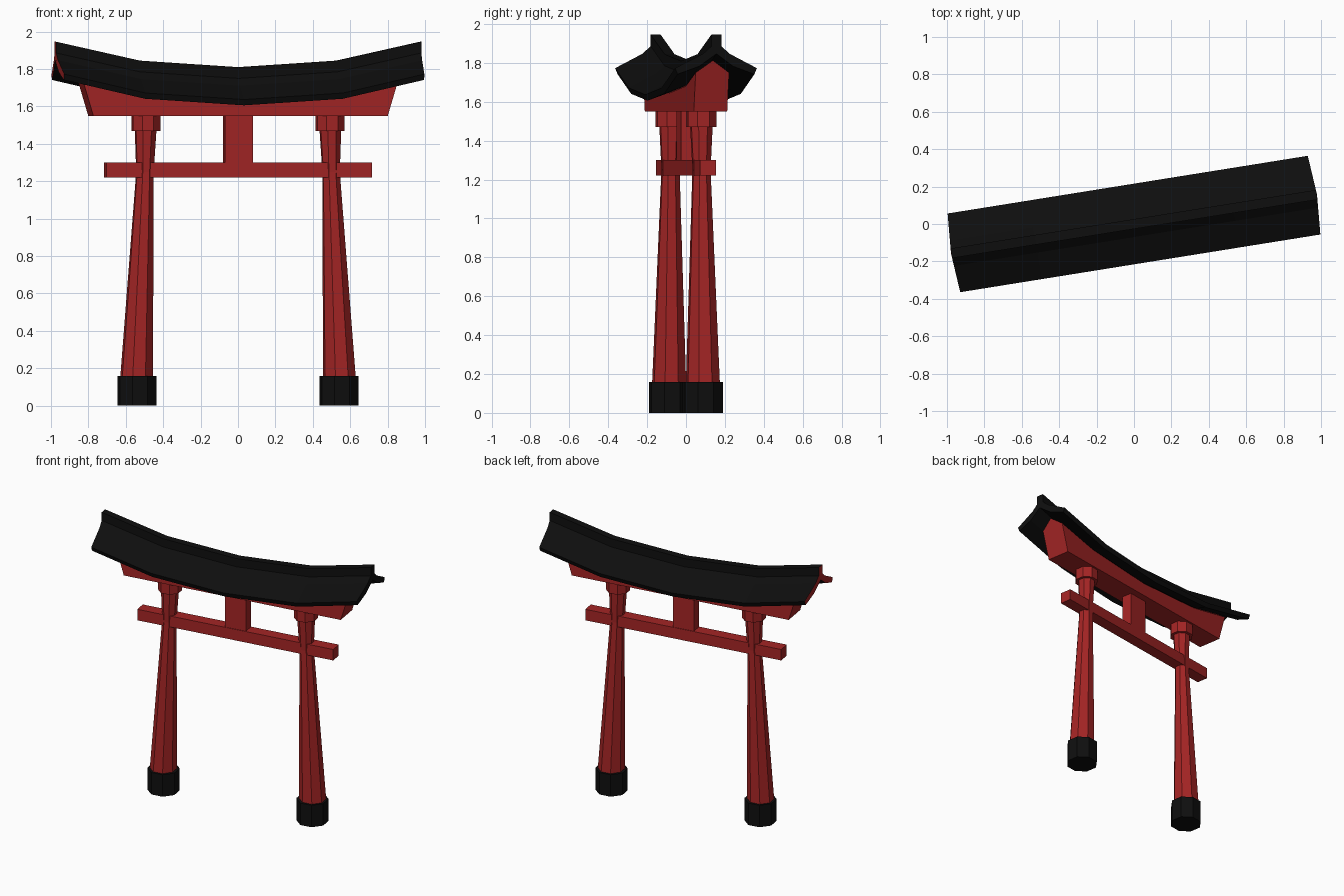
import bpy, bmesh, math
from mathutils import Matrix

if "Cube" in bpy.data.objects:
    bpy.data.objects.remove(bpy.data.objects["Cube"])

TURN = Matrix.Rotation(math.radians(9.1), 4, 'Z')   # whole gate is turned a little


def material(name, col):
    m = bpy.data.materials.new(name)
    m.diffuse_color = (*col, 1)
    m.use_nodes = True
    m.node_tree.nodes["Principled BSDF"].inputs["Base Color"].default_value = m.diffuse_color
    return m


RED = material("vermilion red", (0.37, 0.018, 0.018))
BLACK = material("black", (0.0045, 0.0045, 0.0045))


def finish(bm, name, *mats):
    bmesh.ops.recalc_face_normals(bm, faces=bm.faces)
    bm.transform(TURN)
    me = bpy.data.meshes.new(name)
    bm.to_mesh(me)
    bm.free()
    for m in mats:
        me.materials.append(m)
    ob = bpy.data.objects.new(name, me)
    bpy.context.collection.objects.link(ob)
    return ob


def loft(bm, rings):
    """Skin closed rings of points and cap both ends; returns the caps."""
    vs = [[bm.verts.new(p) for p in r] for r in rings]
    n = len(vs[0])
    for a, b in zip(vs, vs[1:]):
        for i in range(n):
            j = (i + 1) % n
            bm.faces.new((a[i], a[j], b[j], b[i]))
    return bm.faces.new(vs[0]), bm.faces.new(vs[-1])


def octagon_column(name, levels, mat):
    """levels: (centre x, radius, z)"""
    bm = bmesh.new()
    loft(bm, [[(cx + r * math.cos(math.radians(22.5 + 45 * k)),
                r * math.sin(math.radians(22.5 + 45 * k)), z) for k in range(8)]
              for cx, r, z in levels])
    return finish(bm, name, mat)


def box(name, hx, hy, z0, z1, mat):
    bm = bmesh.new()
    loft(bm, [[(-hx, -hy, z), (hx, -hy, z), (hx, hy, z), (-hx, hy, z)] for z in (z0, z1)])
    return finish(bm, name, mat)


# Posts with black feet and collars
for side, s in (("left", -1), ("right", 1)):
    octagon_column(side + "_foot", [(s * .547, .107, 0), (s * .547, .107, .16)], BLACK)
    octagon_column(side + "_post", [(s * .549, .09, .15), (s * .504, .048, 1.25),
                                    (s * .5, .060, 1.48)], RED)
    octagon_column(side + "_collar", [(s * .499, .08, 1.47), (s * .499, .08, 1.56)], RED)

# Tie beam and centre strut
box("tie_beam", .72, .042, 1.22, 1.30, RED)
box("centre_strut", .076, .038, 1.29, 1.56, RED)

# Upper beam: flat bottom, gabled top following the roof curve, flared ends
bm = bmesh.new()
rings = []
for x, dz in ((-1, .105), (-.535, .035), (0, 0), (.535, .035), (1, .105)):
    ring = []
    for y, z in ((-.087, 1.55), (.087, 1.55), (.087, 1.645 + dz), (0, 1.708 + dz), (-.087, 1.645 + dz)):
        px = x * (.797 + .3 * (z - 1.55)) if abs(x) == 1 else x
        ring.append((px, y, z))
    rings.append(ring)
loft(bm, rings)
finish(bm, "upper_beam", RED)

# Roof: one cross-section swept along an upward curve
half = [(.026, 1.81), (.026, 1.75), (.069, 1.711), (.213, 1.637), (.2, 1.606), (.088, 1.647)]
profile = half + [(0, 1.711)] + [(-y, z) for y, z in reversed(half)]
bm = bmesh.new()
rings = []
for x, dz in ((-1, .136), (-.535, .035), (0, 0), (.535, .035), (1, .136)):
    rings.append([(x * (.991 - .075 * abs(y)) if abs(x) == 1 else x, y, z + dz)
                  for y, z in profile])
left_cap, right_cap = loft(bm, rings)
left_cap.material_index = 1          # left end edge is red
finish(bm, "roof", BLACK, RED)
